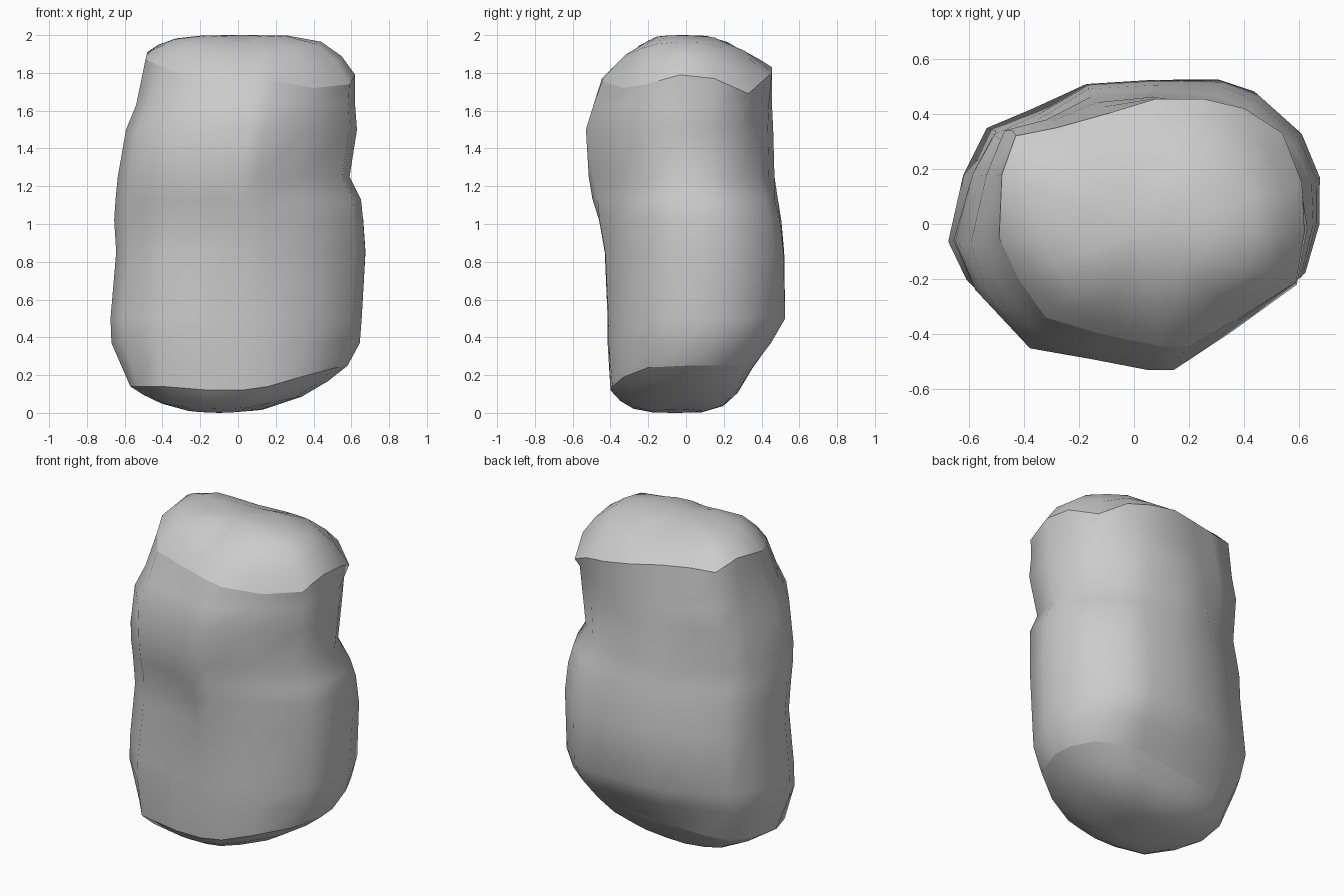
import bpy, bmesh
from mathutils import Vector

if "Cube" in bpy.data.objects:
    bpy.data.objects.remove(bpy.data.objects["Cube"])

# Rock outlines, counter-clockwise from the right side
TOP = [(.62,-.03,1.79),(.61,.15,1.77),(.54,.33,1.69),(.40,.42,1.77),(.25,.455,1.8),(.08,.455,1.83),
       (-.1,.40,1.85),(-.28,.35,1.86),(-.43,.32,1.86),(-.48,.18,1.91),(-.49,-.05,1.87),(-.42,-.2,1.84),
       (-.32,-.34,1.8),(-.12,-.40,1.79),(.1,-.445,1.77),(.2,-.445,1.755),(.4,-.33,1.72),(.59,-.21,1.74)]
MID = [(.665,0),(.67,.17),(.61,.32),(.45,.47),(.33,.525),(.08,.535),(-.17,.52),(-.36,.39),(-.52,.34),
       (-.6,.2),(-.68,-.06),(-.6,-.22),(-.38,-.42),(-.15,-.47),(.02,-.52),(.12,-.52),(.35,-.38),(.62,-.2)]
BOTTOM = [(.58,0,.25),(.57,.12,.25),(.5,.25,.25),(.38,.33,.24),(.25,.35,.24),(.05,.34,.22),
          (-.15,.33,.2),(-.33,.3,.18),(-.47,.24,.16),(-.55,.1,.15),(-.57,-.08,.14),(-.53,-.22,.14),
          (-.4,-.38,.14),(-.15,-.4,.12),(.02,-.4,.12),(.16,-.39,.14),(.33,-.33,.19),(.52,-.2,.24)]
# Height, then reach to left, right, front and back
LEVELS = [(.37,.67,.645,.415,.45),(.5,.675,.655,.415,.525),(.85,.645,.675,.43,.52),
          (1.02,.655,.665,.46,.505),(1.13,.645,.655,.495,.49),(1.25,.63,.595,.515,.475),
          (1.5,.585,.63,.53,.47),(1.63,.535,.62,.49,.46)]


def unit(outline):
    """Scale an outline so that it reaches 1 on all four sides."""
    xs = [p[0] for p in outline]
    ys = [p[1] for p in outline]
    return [Vector((p[0] / (max(xs) if p[0] > 0 else -min(xs)),
                    p[1] / (max(ys) if p[1] > 0 else -min(ys)))) for p in outline]


def level_ring(level):
    """Body section: blend the outlines, then stretch to the reach of the level."""
    z, left, right, front, back = level
    if z < 1.25:
        other, w = unit(BOTTOM), 0.6 * (1.25 - z)
    else:
        other, w = unit(TOP), (z - 1.25) * 1.4
    mixed = unit([a.lerp(b, w) for a, b in zip(unit(MID), other)])
    upper = max(0, 1 - abs(z - 1.4) / .4)
    ring = []
    for i, p in enumerate(mixed):
        x = p.x * (right if p.x > 0 else left)
        y = p.y * (back if p.y > 0 else front)
        # The upper half leans from the back right to the front left
        lean = min(1, 2 * max(0, p.x * p.y)) * upper * .045
        x, y = x - lean, y - lean
        if i in (7, 8) and z > 1.4:
            y += .03
        # Dent in the front, beside flatter areas to the left and below
        if i in (15, 16) and 1.1 < z < 1.3:
            y += .025
        if i in (12, 13):
            y = min(y, -.39 if i == 12 else -.415)
        if i == 16 and z < 1.1:
            y = min(y, -.34)
        ring.append((x, y, z))
    return ring


def cap_ring(rim, centre, s, low, high):
    """Ring of a domed cap; low and high set the roundness along y and x."""
    c = Vector(centre)
    ring = []
    for p in rim:
        d = Vector(p) - c
        k = d.x ** 2 / (d.x ** 2 + d.y ** 2)
        ring.append((c.x + d.x * s, c.y + d.y * s, c.z + d.z * s ** (low + (high - low) * k)))
    return ring


top_c, bottom_c = (.02, -.03, 2.0), (-.1, -.05, 0)
rings = [cap_ring(BOTTOM, bottom_c, s, 4, 2.4) for s in (.35, .65, .85)]
rings += [BOTTOM] + [level_ring(l) for l in LEVELS] + [TOP]
rings += [cap_ring(TOP, top_c, s, 1.9, 5) for s in (.88, .7, .4)]

# Rock: skin the rings and close both ends
bm = bmesh.new()
loops = [[bm.verts.new(p) for p in r] for r in rings]
n = len(TOP)
for a, b in zip(loops, loops[1:]):
    for i in range(n):
        j = (i + 1) % n
        bm.faces.new((a[i], a[j], b[j], b[i]))
for loop, c in ((loops[0][::-1], bottom_c), (loops[-1], top_c)):
    v = bm.verts.new(c)
    for i in range(n):
        bm.faces.new((loop[i], loop[(i + 1) % n], v))
for f in bm.faces:
    f.smooth = True
# Crisp rims around the two caps
for loop in (loops[3], loops[3 + len(LEVELS) + 1]):
    for i in range(n):
        bm.edges.get((loop[i], loop[(i + 1) % n])).smooth = False
mesh = bpy.data.meshes.new("rock")
bm.to_mesh(mesh)
bm.free()
bpy.context.collection.objects.link(bpy.data.objects.new("rock", mesh))
